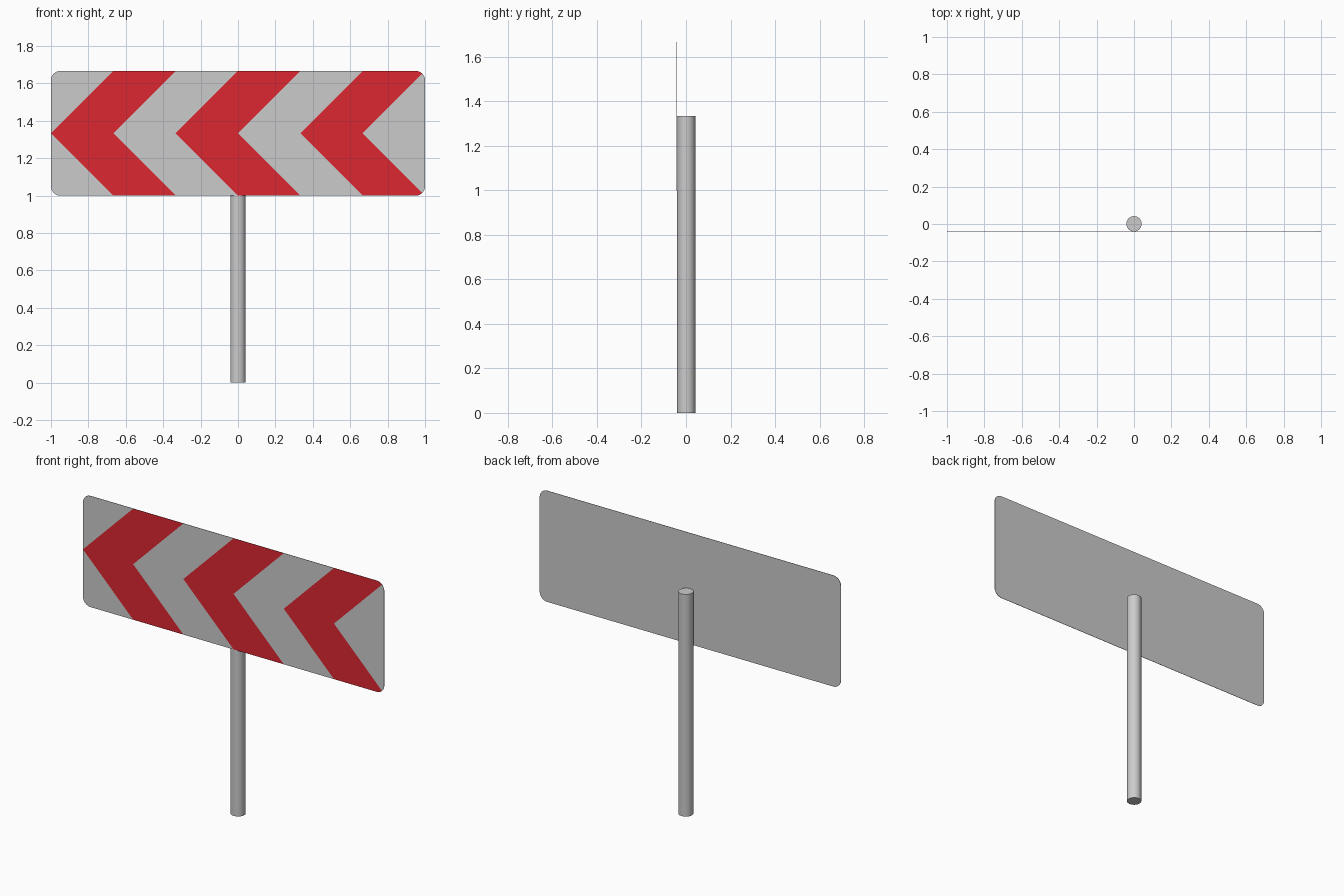
import bpy, bmesh, math
from mathutils import Vector

if "Cube" in bpy.data.objects:
    bpy.data.objects.remove(bpy.data.objects["Cube"])

W, Z0, Z1 = 1.0, 1.0, 1.667          # half width, bottom and top of the board
MID = (Z0 + Z1) / 2
FRONT, THICK, RADIUS = -0.042, 0.002, 0.05
BAND = 1 / 3                          # chevron stripe width


def material(name, color):
    mat = bpy.data.materials.new(name)
    mat.diffuse_color = color
    mat.use_nodes = True
    mat.node_tree.nodes["Principled BSDF"].inputs["Base Color"].default_value = mat.diffuse_color
    return mat


def add_object(name, bm):
    mesh = bpy.data.meshes.new(name)
    bm.to_mesh(mesh)
    bm.free()
    obj = bpy.data.objects.new(name, mesh)
    bpy.context.collection.objects.link(obj)
    return obj


def cut(bm, faces, point, normal):
    geom = list({g for f in faces for g in [f, *f.edges, *f.verts]})
    bmesh.ops.bisect_plane(bm, geom=geom, dist=1e-5, plane_co=point, plane_no=normal)


def front_faces(bm, side=0):
    bm.normal_update()
    return [f for f in bm.faces if f.normal.y < -0.9
            and (side == 0 or (f.calc_center_median().z - MID) * side > 0)]


# Board outline: rounded rectangle
bm = bmesh.new()
outline = []
for i, (sx, sz) in enumerate([(1, 1), (-1, 1), (-1, -1), (1, -1)]):
    cx = sx * (W - RADIUS)
    cz = MID + sz * ((Z1 - Z0) / 2 - RADIUS)
    for k in range(7):
        a = math.radians(90 * i + 15 * k)
        outline.append(bm.verts.new((cx + RADIUS * math.cos(a), FRONT, cz + RADIUS * math.sin(a))))
face = bm.faces.new(outline)

# Thin sheet
ext = bmesh.ops.extrude_face_region(bm, geom=[face], use_keep_orig=True)
bmesh.ops.translate(bm, vec=(0, THICK, 0), verts=[g for g in ext['geom'] if isinstance(g, bmesh.types.BMVert)])
bmesh.ops.recalc_face_normals(bm, faces=bm.faces)

# Chevron stripes cut into the front face, mirrored about the middle line
cut(bm, front_faces(bm), Vector((0, FRONT, MID)), Vector((0, 0, 1)))
for side in (1, -1):
    for k in range(6):
        cut(bm, front_faces(bm, side), Vector((-W + k * BAND, FRONT, MID)), Vector((1, 0, -side)))

# Every other stripe is red
for f in front_faces(bm):
    c = f.calc_center_bounds()
    c = sum((v.co for v in f.verts), Vector()) / len(f.verts)
    stripe = math.floor((c.x - abs(c.z - MID) + W) / BAND)
    if stripe >= 0 and stripe % 2 == 0:
        f.material_index = 1

board = add_object("sign_board", bm)
board.data.materials.append(None)
board.data.materials.append(material("red", (0.72, 0.02, 0.03, 1)))

# Post behind the board
bpy.ops.mesh.primitive_cylinder_add(vertices=32, radius=0.041, depth=MID, location=(0, 0.001, MID / 2))
post = bpy.context.object
post.name = "post"
bpy.ops.object.shade_smooth_by_angle(angle=math.radians(30))
